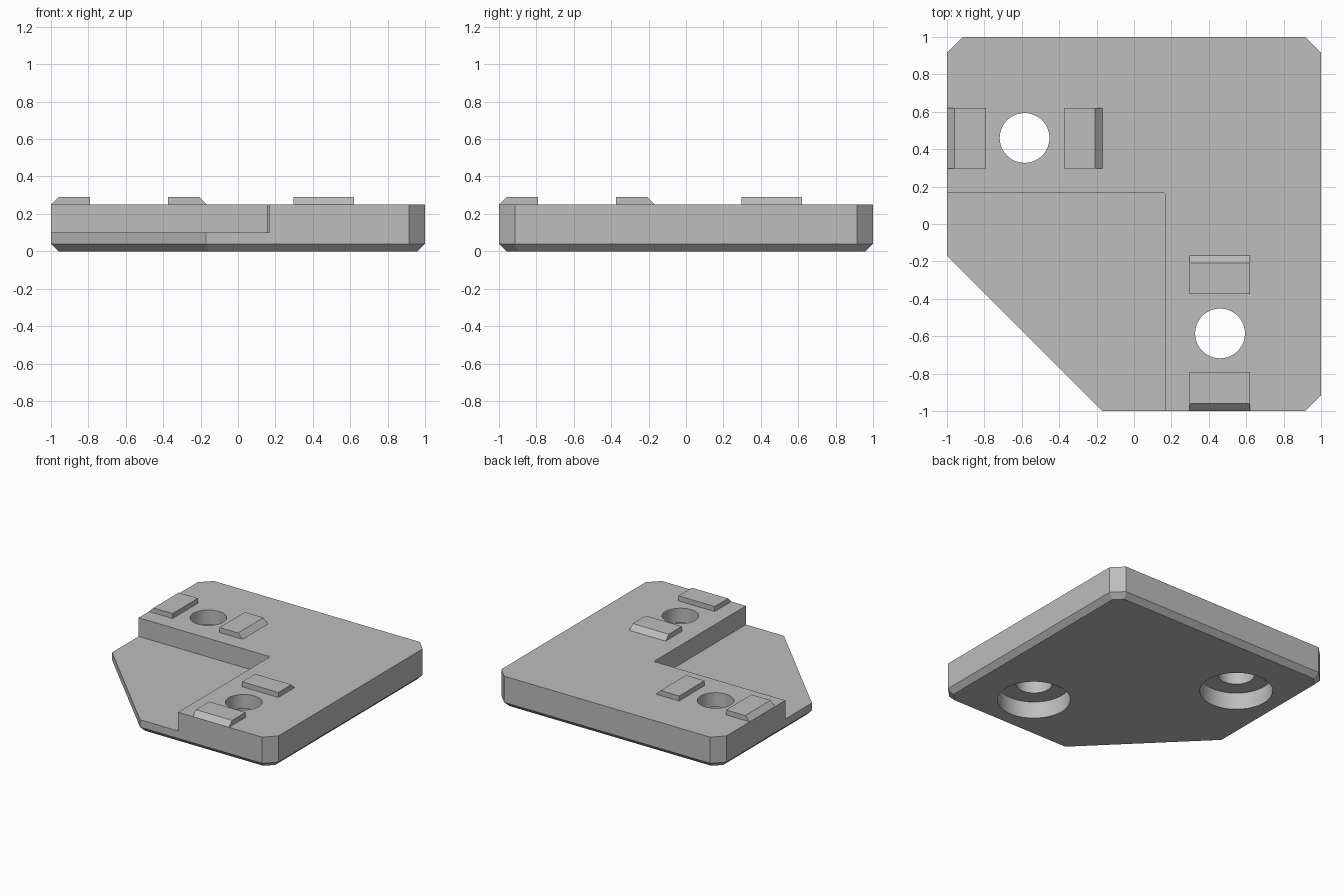
import bpy
import bmesh
from mathutils import Vector

if "Cube" in bpy.data.objects:
    bpy.data.objects.remove(bpy.data.objects["Cube"], do_unlink=True)

TOP = 0.25        # plate thickness
EDGE = 0.04       # chamfer of the underside and of the tabs
HOLE = (-0.585, 0.46)

grey = bpy.data.materials.new("light_grey")
grey.use_nodes = True
colour = (0.51, 0.51, 0.51, 1)
grey.diffuse_color = colour
grey.node_tree.nodes["Principled BSDF"].inputs["Base Color"].default_value = colour


def prism(name, outline, depth, chamfer=0):
    """Extrude a closed 3D outline by a vector; optionally chamfer its first cap."""
    bm = bmesh.new()
    base = bm.faces.new([bm.verts.new(p) for p in outline])
    ext = bmesh.ops.extrude_face_region(bm, geom=[base], use_keep_orig=True)
    moved = [g for g in ext["geom"] if isinstance(g, bmesh.types.BMVert)]
    bmesh.ops.translate(bm, verts=moved, vec=Vector(depth))
    bmesh.ops.recalc_face_normals(bm, faces=bm.faces)
    if chamfer:
        bmesh.ops.bevel(bm, geom=list(base.edges), offset=chamfer,
                        segments=1, affect="EDGES")
    mesh = bpy.data.meshes.new(name)
    bm.to_mesh(mesh)
    bm.free()
    mesh.materials.append(grey)
    obj = bpy.data.objects.new(name, mesh)
    bpy.context.collection.objects.link(obj)
    return obj


def flat(points, z):
    return [(x, y, z) for x, y in points]


def cylinder(name, x, y, radius, z0, z1):
    bpy.ops.mesh.primitive_cylinder_add(vertices=64, radius=radius, depth=z1 - z0,
                                        location=(x, y, (z0 + z1) / 2))
    obj = bpy.context.object
    obj.name = name
    obj.data.materials.append(grey)
    return obj


def select(obj):
    bpy.ops.object.select_all(action="DESELECT")
    obj.select_set(True)
    bpy.context.view_layer.objects.active = obj


def cut(obj, cutter):
    select(obj)
    mod = obj.modifiers.new("cut", "BOOLEAN")
    mod.operation = "DIFFERENCE"
    mod.solver = "EXACT"
    mod.object = cutter
    bpy.ops.object.modifier_apply(modifier=mod.name)
    bpy.data.objects.remove(cutter, do_unlink=True)


# Plate: clipped corners, one large diagonal corner, chamfered underside
c, d = 0.915, -0.17
plate = prism("corner_plate",
              flat([(-1, d), (d, -1), (c, -1), (1, -c),
                    (1, c), (c, 1), (-c, 1), (-1, c)], 0),
              (0, 0, TOP), EDGE)

# Square recess over the diagonal corner
r, s = 0.168, 0.158
cut(plate, prism("recess_cutter",
                 flat([(-2, -2), (r, -2), (r, s), (s, r), (-2, r)], 0.1),
                 (0, 0, 1)))

# Screw holes with wide counterbores below
for x, y in (HOLE, HOLE[::-1]):
    cut(plate, cylinder("hole_cutter", x, y, 0.133, -0.5, 0.5))
    cut(plate, cylinder("counterbore_cutter", x, y, 0.265, -0.5, 0.135))

select(plate)
bpy.ops.object.shade_smooth_by_angle(angle=0.35)

# Locating tabs beside each hole, sloped on the side away from it
for arm, swap in (("left_arm", False), ("front_arm", True)):
    for side, outer, inner in (("outer", -1, -0.79), ("inner", -0.168, -0.373)):
        slope = EDGE if inner > outer else -EDGE
        profile = [(outer, TOP), (inner, TOP), (inner, TOP + EDGE),
                   (outer + slope, TOP + EDGE)]
        if swap:
            prism(f"{arm}_{side}_tab", [(0.298, u, z) for u, z in profile], (0.322, 0, 0))
        else:
            prism(f"{arm}_{side}_tab", [(u, 0.298, z) for u, z in profile], (0, 0.322, 0))
